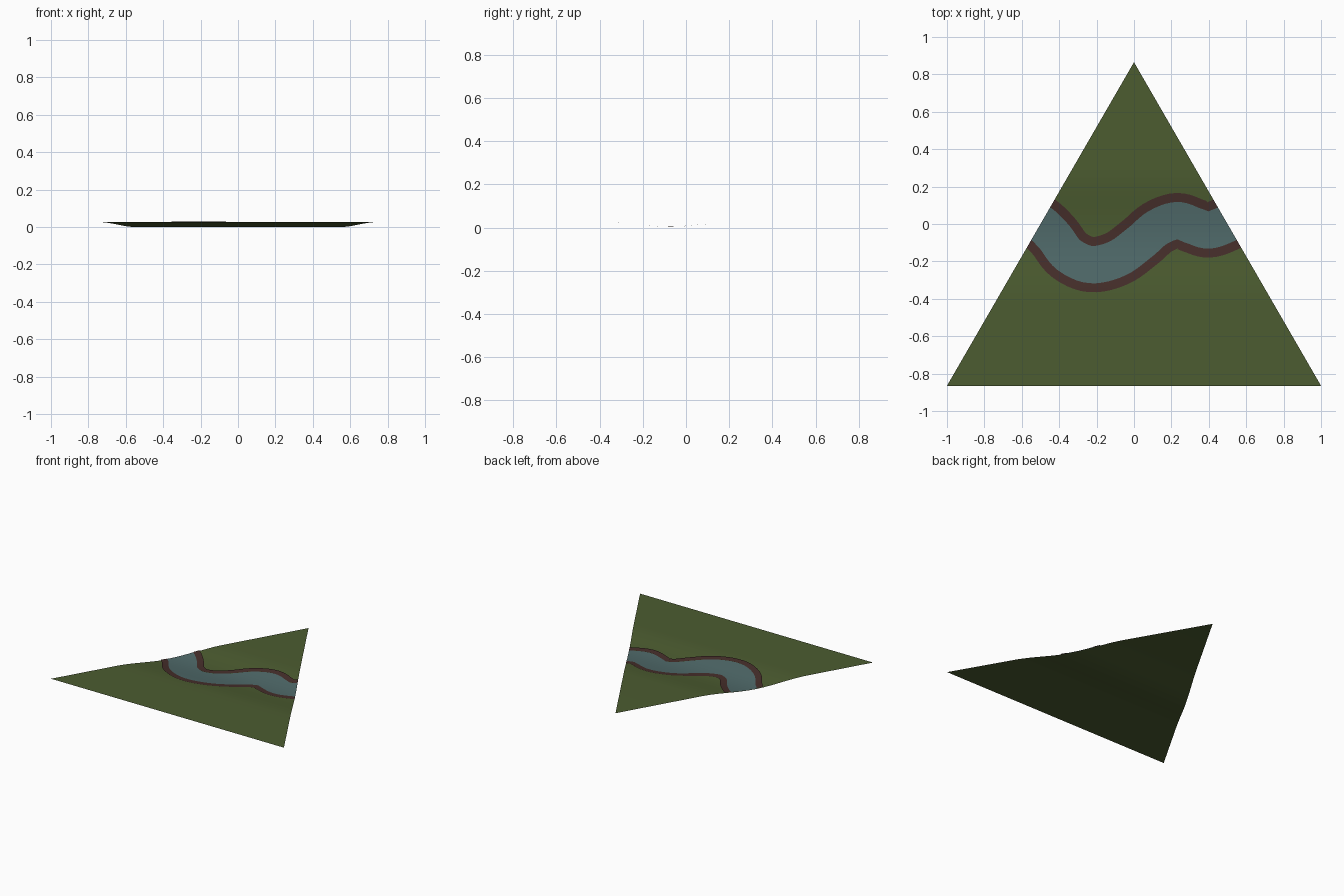
import bpy, bmesh, math
from mathutils import Vector

if "Cube" in bpy.data.objects:
    bpy.data.objects.remove(bpy.data.objects["Cube"])

H = 0.865            # half depth of the triangle
VALLEY_Y, VALLEY_R, DEPTH = -0.07, 0.36, 0.027


def ground(y):
    """Height of the shallow valley that crosses the tile."""
    t = min(abs(y - VALLEY_Y) / VALLEY_R, 1)
    return DEPTH * (1 - math.cos(math.pi * t)) / 2


def finish(bm, name, color):
    me = bpy.data.meshes.new(name)
    bm.to_mesh(me)
    bm.free()
    for p in me.polygons:
        p.use_smooth = True
    mat = bpy.data.materials.new(name + "_color")
    mat.diffuse_color = (*color, 1)
    mat.use_nodes = True
    mat.node_tree.nodes["Principled BSDF"].inputs["Base Color"].default_value = mat.diffuse_color
    me.materials.append(mat)
    ob = bpy.data.objects.new(name, me)
    bpy.context.collection.objects.link(ob)


def cut(bm, co, no, outer=False):
    bmesh.ops.bisect_plane(bm, geom=bm.verts[:] + bm.edges[:] + bm.faces[:],
                           plane_co=co, plane_no=no, clear_outer=outer)


# Grass: a triangle sliced into rows, then sunk along the valley
bm = bmesh.new()
bm.faces.new([bm.verts.new(p) for p in ((-1, -H, 0), (1, -H, 0), (0, H, 0))])
ROWS = 24
for i in range(ROWS + 1):
    cut(bm, (0, VALLEY_Y + VALLEY_R * (2 * i / ROWS - 1), 0), (0, 1, 0))
for v in bm.verts:
    v.co.z = ground(v.co.y)
finish(bm, "grass_ground", (0.072, 0.107, 0.03))

# River centre line, smoothed through a few points
PATH = [Vector(p) for p in (
    (-0.66, 0.08), (-0.57, 0.045), (-0.495, 0.0), (-0.425, -0.07), (-0.35, -0.165),
    (-0.23, -0.217), (-0.09, -0.185), (0.03, -0.1), (0.125, -0.02), (0.23, 0.018),
    (0.32, -0.01), (0.40, -0.032), (0.495, 0.0), (0.57, 0.045), (0.66, 0.08))]


def spline(pts, steps=6):
    out = []
    for a, b, c, d in zip(pts, pts[1:], pts[2:], pts[3:]):
        for k in range(steps):
            t = k / steps
            out.append(0.5 * (2 * b + (c - a) * t + (2 * a - 5 * b + 4 * c - d) * t * t
                              + (3 * b - a - 3 * c + d) * t ** 3))
    return out + [pts[-2]]


LINE = spline(PATH)


def offset_point(i, off):
    """Point beside the line; pulled in where the inside of a bend would fold."""
    d = (LINE[min(i + 1, len(LINE) - 1)] - LINE[max(i - 1, 0)]).normalized()
    n = Vector((-d.y, d.x))
    for _ in range(30):
        p = LINE[i] + n * off
        if min((p - q).length for q in LINE) >= abs(off) - 0.001:
            break
        off *= 0.98
    return p


def ribbon(name, inner, outer, columns, lift, color):
    """Strip between two offsets, draped on the valley and trimmed to the tile."""
    bm = bmesh.new()
    rows = []
    for i in range(len(LINE)):
        a, b = offset_point(i, inner), offset_point(i, outer)
        pts = [a.lerp(b, k / columns) for k in range(columns + 1)]
        rows.append([bm.verts.new((p.x, p.y, ground(p.y) + lift)) for p in pts])
    for r, s in zip(rows, rows[1:]):
        for k in range(columns):
            bm.faces.new((r[k], s[k], s[k + 1], r[k + 1]))
    for side in (-1, 1):
        cut(bm, (0, H, 0), (side * 2 * H, 1, 0), True)
    finish(bm, name, color)


# Water and the two earth banks
ribbon("river_water", -0.102, 0.102, 8, 0.004, (0.08, 0.145, 0.145))
ribbon("upper_bank", 0.1, 0.148, 2, 0.006, (0.062, 0.028, 0.024))
ribbon("lower_bank", -0.148, -0.1, 2, 0.006, (0.062, 0.028, 0.024))
